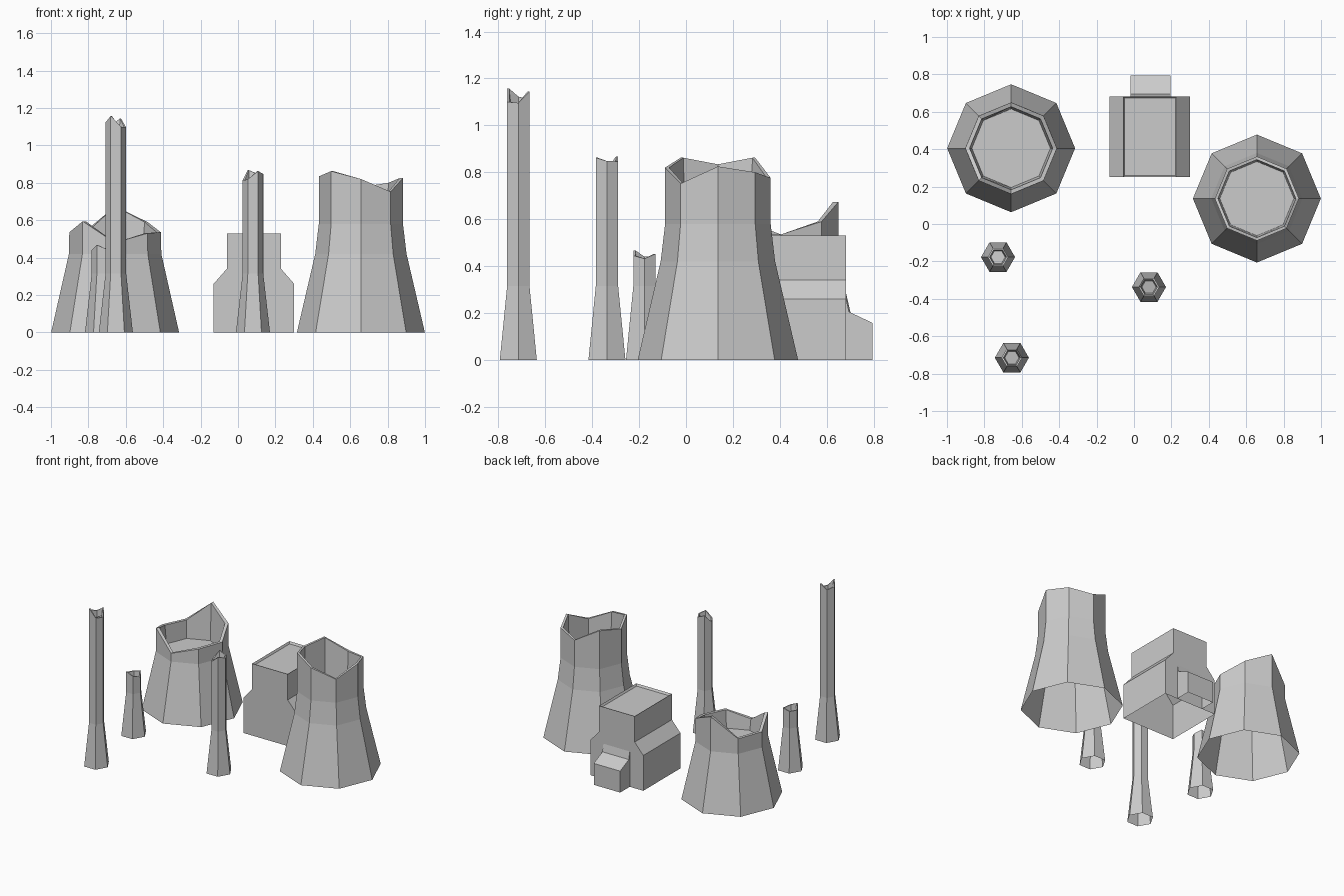
import bpy, bmesh
from math import cos, sin, tau

if "Cube" in bpy.data.objects:
    bpy.data.objects.remove(bpy.data.objects["Cube"])


def finish(bm, name):
    bmesh.ops.recalc_face_normals(bm, faces=bm.faces)
    me = bpy.data.meshes.new(name)
    bm.to_mesh(me)
    bm.free()
    ob = bpy.data.objects.new(name, me)
    bpy.context.collection.objects.link(ob)
    return ob


def stack(name, centre, rings, cap=True):
    """Loft rings of (radius, height or list of heights); the bottom stays open."""
    n = max(len(z) for r, z in rings if isinstance(z, list))
    bm = bmesh.new()
    prev = None
    for r, z in rings:
        ring = []
        for i in range(n):
            a = tau * i / n
            h = z[i] if isinstance(z, list) else z
            ring.append(bm.verts.new((centre[0] + r * cos(a), centre[1] + r * sin(a), h)))
        if prev:
            for i in range(n):
                j = (i + 1) % n
                bm.faces.new((prev[i], prev[j], ring[j], ring[i]))
        prev = ring
    if cap:
        bm.faces.new(prev)
    return finish(bm, name)


# Cooling towers: flared octagons with broken rims and a sunken floor
low_rim = [.535, .59, .674, .53, .535, .594, .48, .53]
stack("low_cooling_tower", (-.657, .405),
      [(.342, 0), (.247, .42), (.245, low_rim), (.222, low_rim), (.21, .40)])

high_rim = [.825, .80, .776, .862, .834, .862, .82, .752]
stack("high_cooling_tower", (.657, .136),
      [(.342, 0), (.244, .42), (.225, .58), (.225, high_rim), (.208, high_rim), (.198, .55)])

# Chimneys: hexagonal, flared foot, broken tops
chimneys = {
    "tall_chimney": ((-.653, -.715), [1.096, 1.144, 1.11, 1.123, 1.157, 1.10]),
    "middle_chimney": ((.08, -.337), [.848, .846, .868, .813, .818, .862]),
    "short_chimney": ((-.727, -.177), [.432, .452, .44, .44, .467, .445]),
}
for name, (c, rim) in chimneys.items():
    floor = [z - .06 for z in rim]
    stack(name, c, [(.091, 0), (.055, .315), (.055, rim), (.045, rim), (.038, floor)])


def extrude_profile(name, pts, axis, lo, hi):
    """Extrude an open-bottomed profile (offset, z) along x or y and close its ends."""
    bm = bmesh.new()
    ends = []
    for d in (lo, hi):
        ends.append([bm.verts.new((d, p, z) if axis == "x" else (p, d, z)) for p, z in pts])
    a, b = ends
    for i in range(len(pts) - 1):
        bm.faces.new((a[i], a[i + 1], b[i + 1], b[i]))
    bm.faces.new(a)
    bm.faces.new(b)
    bmesh.ops.recalc_face_normals(bm, faces=bm.faces)
    return bm


# Reactor hall: stepped shoulders and a roof set slightly below its edge
hall = extrude_profile("hall", [(-.13, 0), (-.13, .26), (-.06, .34), (-.06, .53),
                                (.23, .53), (.23, .34), (.30, .26), (.30, 0)], "y", .25, .683)
roof = [f for f in hall.faces if all(v.co.z > .52 for v in f.verts)]
bmesh.ops.inset_region(hall, faces=roof, thickness=.012, depth=0)
for v in roof[0].verts:
    v.co.z -= .015
finish(hall, "main_hall")

# Rear annex with a sloped roof
finish(extrude_profile("annex", [(.683, 0), (.683, .26), (.695, .205), (.795, .158), (.795, 0)],
                       "x", -.02, .195), "rear_annex")
